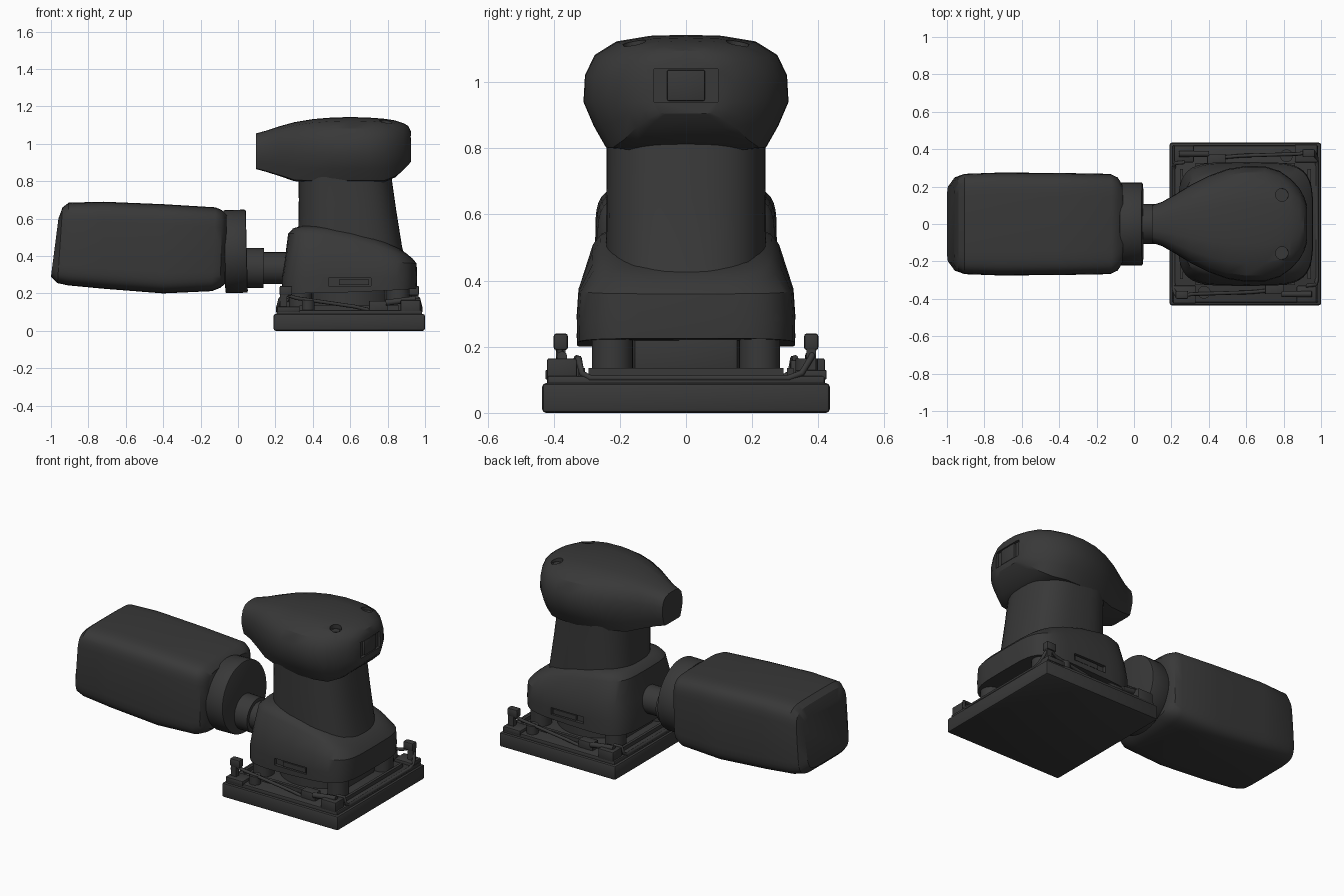
import bpy, bmesh, math
from mathutils import Vector, Matrix

if "Cube" in bpy.data.objects:
    bpy.data.objects.remove(bpy.data.objects["Cube"])

DARK = bpy.data.materials.new("dark_plastic")
DARK.diffuse_color = (0.04, 0.04, 0.04, 1)
DARK.use_nodes = True
DARK.node_tree.nodes["Principled BSDF"].inputs["Base Color"].default_value = DARK.diffuse_color


def finish(name, bm):
    bmesh.ops.recalc_face_normals(bm, faces=bm.faces)
    me = bpy.data.meshes.new(name)
    bm.to_mesh(me)
    bm.free()
    ob = bpy.data.objects.new(name, me)
    me.materials.append(DARK)
    bpy.context.collection.objects.link(ob)
    return ob


def loft(name, rings):
    bm = bmesh.new()
    vs = [[bm.verts.new(p) for p in r] for r in rings]
    n = len(vs[0])
    for a, b in zip(vs, vs[1:]):
        for i in range(n):
            j = (i + 1) % n
            bm.faces.new((a[i], a[j], b[j], b[i]))
    bm.faces.new(vs[0])
    bm.faces.new(vs[-1])
    return finish(name, bm)


def squircle(e, n=40):
    # unit rounded-square outline, e = squareness
    out = []
    for i in range(n):
        a = 2 * math.pi * i / n
        c, s = math.cos(a), math.sin(a)
        out.append((math.copysign(abs(c) ** (2 / e), c), math.copysign(abs(s) ** (2 / e), s)))
    return out


def level_rings(stations, e):
    # rings stacked in z, tilted from z-left to z-right
    rings = []
    for zl, zr, x0, x1, yh in stations:
        rings.append([((x0 + x1) / 2 + (x1 - x0) / 2 * u, yh * v,
                       zl + (zr - zl) * ((u + 1) / 2) ** 2) for u, v in squircle(e)])
    return rings


def box(name, x, y, z, bevel=0.0):
    bm = bmesh.new()
    bmesh.ops.create_cube(bm, size=1)
    for v in bm.verts:
        v.co = [lo + (hi - lo) * (c + 0.5) for c, (lo, hi) in zip(v.co, (x, y, z))]
    if bevel:
        bmesh.ops.bevel(bm, geom=bm.edges[:], offset=bevel, segments=2, affect='EDGES', profile=0.5)
    return finish(name, bm)


def rod(name, p, q, r, n=32, bevel=0.0):
    p, q = Vector(p), Vector(q)
    d = q - p
    bm = bmesh.new()
    m = Matrix.Translation((p + q) / 2) @ d.to_track_quat('Z', 'Y').to_matrix().to_4x4()
    bmesh.ops.create_cone(bm, cap_ends=True, segments=n, radius1=r, radius2=r, depth=d.length, matrix=m)
    if bevel:
        rim = [e for e in bm.edges if any(len(f.verts) > 4 for f in e.link_faces)]
        bmesh.ops.bevel(bm, geom=rim, offset=bevel, segments=2, affect='EDGES', profile=0.5)
    return finish(name, bm)


def cut(target, cutter):
    mod = target.modifiers.new("cut", 'BOOLEAN')
    mod.operation, mod.object, mod.solver = 'DIFFERENCE', cutter, 'EXACT'
    cutter.hide_render = True
    cutter.hide_set(True)


# sanding pad with raised plate
box("sanding_pad", (0.19, 1.0), (-0.435, 0.435), (0, 0.09), 0.012)
box("pad_plate", (0.205, 0.985), (-0.42, 0.42), (0.08, 0.112), 0.008)

# lower motor housing, with side slots
housing = loft("motor_housing", level_rings([
    (0.20, 0.225, 0.235, 0.955, 0.33),
    (0.29, 0.28, 0.235, 0.958, 0.331),
    (0.38, 0.36, 0.25, 0.955, 0.325),
    (0.52, 0.385, 0.268, 0.935, 0.283),
    (0.548, 0.41, 0.295, 0.905, 0.26),
    (0.56, 0.435, 0.34, 0.87, 0.22)], 4.5))
for s, side in ((-1, "front"), (1, "back")):
    ys = sorted((s * 0.31, s * 0.40))
    cut(housing, box(side + "_slot_cutter", (0.485, 0.71), ys, (0.24, 0.283)))
    box(side + "_slot_tab", (0.54, 0.70), sorted((s * 0.29, s * 0.325)), (0.245, 0.275))

# neck
loft("neck", level_rings([
    (0.40, 0.38, 0.32, 0.895, 0.24), (0.55, 0.45, 0.322, 0.877, 0.242),
    (0.70, 0.65, 0.325, 0.845, 0.24), (0.84, 0.84, 0.322, 0.818, 0.24)], 2.7))

# palm grip head: x, half width, underside z, crown z
half = [(0, 1), (0.35, 0.985), (0.68, 0.9), (0.89, 0.7), (0.985, 0.4), (1, 0),
        (0.9, -0.5), (0.78, -0.95), (0.6, -1)]
outline = half + [(-y, f) for y, f in reversed(half[1:])]
head_stations = [
    (0.095, 0.10, 0.865, 1.055), (0.15, 0.118, 0.85, 1.07), (0.22, 0.158, 0.828, 1.093),
    (0.30, 0.207, 0.80, 1.115), (0.40, 0.258, 0.795, 1.132), (0.50, 0.294, 0.795, 1.14),
    (0.60, 0.31, 0.795, 1.143), (0.70, 0.308, 0.795, 1.14), (0.78, 0.283, 0.795, 1.134),
    (0.84, 0.24, 0.82, 1.125), (0.885, 0.19, 0.86, 1.11), (0.91, 0.145, 0.885, 1.095),
    (0.925, 0.10, 0.905, 1.065)]
head = loft("grip_head", [
    [(x, w * y, 0.94 + f * ((hi - 0.94) if f > 0 else (0.94 - lo))) for y, f in outline]
    for x, w, lo, hi in head_stations])

# head screws and power switch
for s, side in ((-1, "front"), (1, "back")):
    cut(head, rod(side + "_screw_cutter", (0.79, s * 0.155, 1.098), (0.795, s * 0.157, 1.2), 0.034))
    rod(side + "_screw", (0.79, s * 0.155, 1.06), (0.79, s * 0.155, 1.104), 0.024, 20)
cut(head, box("switch_cutter", (0.908, 1.0), (-0.097, 0.097), (0.94, 1.04)))
box("power_switch", (0.88, 0.924), (-0.057, 0.057), (0.943, 1.037), 0.005)

# dust bag: x at bottom, x at top, half width, bottom z, top z
bag = []
for xb, xt, yh, z0, z1 in [
        (-1.0, -0.96, 0.205, 0.29, 0.60), (-0.965, -0.938, 0.25, 0.255, 0.66),
        (-0.91, -0.905, 0.268, 0.243, 0.685), (-0.72, -0.72, 0.275, 0.225, 0.69),
        (-0.40, -0.40, 0.273, 0.20, 0.677), (-0.14, -0.12, 0.268, 0.212, 0.66),
        (-0.095, -0.085, 0.25, 0.23, 0.645), (-0.07, -0.06, 0.21, 0.25, 0.62)]:
    bag.append([(xb + (xt - xb) * (v + 1) / 2, yh * u, (z0 + z1) / 2 + (z1 - z0) / 2 * v)
                for u, v in squircle(6)])
loft("dust_bag", bag)

# bag collar and dust pipe
rod("bag_collar", (-0.073, 0, 0.423), (0.047, 0, 0.426), 0.222, 40, 0.008)
rod("pipe_sleeve", (0.03, 0, 0.337), (0.137, 0, 0.335), 0.107)
rod("dust_pipe", (0.12, 0, 0.335), (0.36, 0, 0.335), 0.085)

# skirt and flexible posts between housing and pad
box("skirt", (0.33, 0.85), (-0.16, 0.16), (0.10, 0.26), 0.02)
rod("motor_skirt", (0.595, 0, 0.10), (0.595, 0, 0.26), 0.25, 40)
for i, (sx, sy) in enumerate(((-1, -1), (-1, 1), (1, -1), (1, 1))):
    x, y = 0.595 + 0.26 * sx, 0.222 * sy
    rod(f"pad_post_{i + 1}", (x, y, 0.10), (x, y, 0.26), 0.062, 24)

# paper clamps: second set is the first turned half way about the pad centre
turn = Matrix.Translation((0.595, 0, 0)) @ Matrix.Rotation(math.pi, 4, 'Z') @ Matrix.Translation((-0.595, 0, 0))
wire_path = [(0.73, -0.355, 0.105), (0.62, -0.365, 0.13), (0.31, -0.375, 0.175), (0.25, -0.385, 0.195),
             (0.225, -0.38, 0.17), (0.212, -0.35, 0.12), (0.212, -0.31, 0.105),
             (0.212, 0.29, 0.105), (0.215, 0.315, 0.12), (0.222, 0.325, 0.165), (0.27, 0.33, 0.165)]
for k, tag in enumerate(("left", "right")):
    parts = [
        box(tag + "_clamp_lever", (0.222, 0.29), (-0.40, -0.357), (0.19, 0.24), 0.008),
        box(tag + "_lever_stem", (0.225, 0.262), (-0.393, -0.365), (0.10, 0.20)),
        box(tag + "_clamp_block", (0.215, 0.32), (0.33, 0.42), (0.10, 0.165), 0.006),
        box(tag + "_hinge_plate", (0.21, 0.33), (-0.425, -0.33), (0.10, 0.13), 0.005),
        box(tag + "_wire_catch", (0.70, 0.80), (-0.375, -0.315), (0.10, 0.16), 0.006),
        box(tag + "_edge_rail", (0.33, 0.86), (-0.325, -0.305), (0.10, 0.135)),
        box(tag + "_end_guard", (0.245, 0.262), (-0.295, 0.295), (0.10, 0.135)),
        rod(tag + "_clamp_knob", (0.375, -0.365, 0.10), (0.375, -0.365, 0.165), 0.034, 20),
        rod(tag + "_hinge_pin", (0.24, 0.375, 0.17), (0.40, 0.375, 0.15), 0.016, 12),
    ]
    cu = bpy.data.curves.new(tag + "_clamp_wire", 'CURVE')
    cu.dimensions, cu.bevel_depth, cu.bevel_resolution, cu.use_fill_caps = '3D', 0.010, 2, True
    sp = cu.splines.new('POLY')
    sp.points.add(len(wire_path) - 1)
    for pt, co in zip(sp.points, wire_path):
        pt.co = (*co, 1)
    cu.materials.append(DARK)
    wire = bpy.data.objects.new(tag + "_clamp_wire", cu)
    bpy.context.collection.objects.link(wire)
    if k:
        for ob in parts + [wire]:
            ob.matrix_world = turn

# smooth shading with crisp edges
bpy.ops.object.select_all(action='DESELECT')
for ob in bpy.data.objects:
    if ob.type == 'MESH' and not ob.hide_render:
        ob.select_set(True)
        bpy.context.view_layer.objects.active = ob
bpy.ops.object.shade_smooth_by_angle(angle=math.radians(32))
